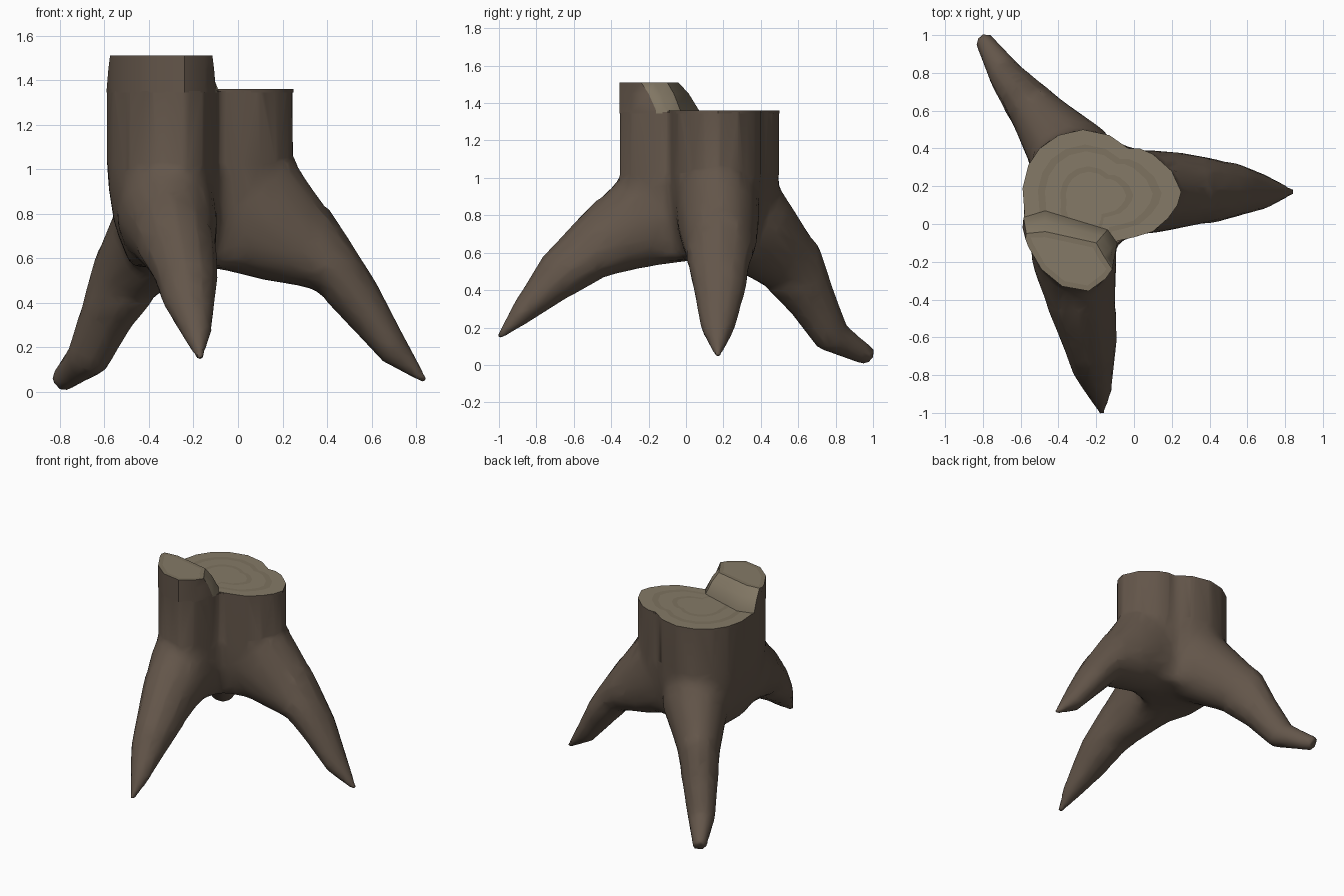
import bpy, bmesh, math
from mathutils import Vector

if "Cube" in bpy.data.objects:
    bpy.data.objects.remove(bpy.data.objects["Cube"])


def material(name, rgb):
    m = bpy.data.materials.new(name)
    m.diffuse_color = (*rgb, 1)
    m.use_nodes = True
    m.node_tree.nodes["Principled BSDF"].inputs["Base Color"].default_value = m.diffuse_color
    return m


BARK = material("bark", (0.125, 0.092, 0.068))
WOOD = material("cut_wood", (0.235, 0.195, 0.135))
RING = material("growth_ring", (0.205, 0.168, 0.115))


def add_object(name, bm, mats):
    me = bpy.data.meshes.new(name)
    bm.to_mesh(me)
    bm.free()
    ob = bpy.data.objects.new(name, me)
    bpy.context.collection.objects.link(ob)
    for m in mats:
        me.materials.append(m)
    return ob


def loft(bm, rings):
    """Skin a closed tube through rings; returns the side faces per band."""
    loops = [[bm.verts.new(p) for p in r] for r in rings]
    n = len(loops[0])
    bands = []
    for a, b in zip(loops, loops[1:]):
        bands.append([bm.faces.new((a[i], a[(i + 1) % n], b[(i + 1) % n], b[i]))
                      for i in range(n)])
    bm.faces.new(loops[0][::-1])
    top = bm.faces.new(loops[-1])
    return bands, top


def root(bm, side, sections, n=12):
    """Tapered root: each section is (upper point, lower point, half width)."""
    side = Vector(side).normalized()
    rings = []
    for u, l, w in sections:
        u, l = Vector(u), Vector(l)
        c, h = (u + l) / 2, (u - l) / 2
        rings.append([c + h * math.cos(t) + side * w * math.sin(t)
                      for t in (2 * math.pi * i / n for i in range(n))])
    loft(bm, rings)


def bake(ob):
    """Apply the modifiers of an object."""
    deps = bpy.context.evaluated_depsgraph_get()
    me = bpy.data.meshes.new_from_object(ob.evaluated_get(deps))
    ob.modifiers.clear()
    ob.data = me


def smooth(ob, angle):
    bpy.ops.object.select_all(action='DESELECT')
    ob.select_set(True)
    bpy.context.view_layer.objects.active = ob
    bpy.ops.object.shade_smooth_by_angle(angle=math.radians(angle))


# Lobed outline of the trunk, counter-clockwise from the right
OUTLINE = [(.25, .17), (.20, .28), (.10, .37), (.03, .40), (-.03, .40), (-.13, .47),
           (-.27, .50), (-.40, .47), (-.50, .40), (-.56, .31), (-.59, .19), (-.58, .06),
           (-.59, -.02), (-.56, -.12), (-.49, -.24), (-.38, -.33), (-.24, -.355),
           (-.15, -.29), (-.10, -.16), (-.09, -.09), (0, -.07), (.10, -.04),
           (.18, .03), (.23, .10)]
CX, CY = -.22, .14


def outline(z, s=1.0):
    return [(CX + (x - CX) * s, CY + (y - CY) * s, z) for x, y in OUTLINE]


# Trunk and the three roots, fused into one skin
bm = bmesh.new()
loft(bm, [outline(.56, .72), outline(.75, .92), outline(.95), outline(1.45)])
# right root
root(bm, (0, 1, 0), [((.02, .17, 1.2), (-.3, .17, .62), .2),
                     ((.25, .17, 1.05), (-.11, .17, .55), .23),
                     ((.45, .18, .76), (.10, .18, .50), .20),
                     ((.54, .175, .62), (.34, .175, .46), .165),
                     ((.63, .18, .475), (.46, .18, .34), .14),
                     ((.73, .17, .28), (.65, .17, .135), .092),
                     ((.85, .17, .055), (.84, .17, .035), .012)])
# front root
root(bm, (-1, 0, 0), [((-.33, -.1, 1.1), (-.3, .2, .62), .2),
                      ((-.32, -.35, 1.01), (-.32, 0, .55), .235),
                      ((-.28, -.57, .79), (-.28, -.25, .51), .185),
                      ((-.235, -.77, .575), (-.235, -.44, .465), .145),
                      ((-.22, -.85, .44), (-.22, -.65, .35), .115),
                      ((-.19, -.925, .32), (-.19, -.83, .235), .072),
                      ((-.17, -1.01, .155), (-.17, -1.0, .135), .012)])
# back left root
root(bm, (.83, .55, 0), [((-.30, .3, 1.1), (-.15, .1, .62), .2),
                         ((-.42, .48, .95), (-.24, .24, .52), .23),
                         ((-.58, .69, .64), (-.42, .44, .41), .15),
                         ((-.64, .76, .43), (-.53, .58, .27), .12),
                         ((-.72, .845, .215), (-.63, .72, .085), .092),
                         ((-.815, 1.0, .085), (-.785, .96, 0), .045)])
bmesh.ops.recalc_face_normals(bm, faces=bm.faces)
stump = add_object("trunk_and_roots", bm, [BARK, WOOD])
mod = stump.modifiers.new("fuse", 'REMESH')
mod.mode = 'VOXEL'
mod.voxel_size = .02
bake(stump)

# soften the joints between trunk and roots, leaving tips and upper wall crisp
bm = bmesh.new()
bm.from_mesh(stump.data)
joint = [v for v in bm.verts if .4 < v.co.z < 1.02
         and math.hypot(v.co.x - CX, v.co.y - CY) < .62]
for _ in range(22):
    bmesh.ops.smooth_vert(bm, verts=joint, factor=.5, use_axis_x=True,
                          use_axis_y=True, use_axis_z=True)
bm.to_mesh(stump.data)
bm.free()
mod = stump.modifiers.new("low_poly", 'DECIMATE')
mod.ratio = .09
bake(stump)

# saw the trunk flat
bm = bmesh.new()
bm.from_mesh(stump.data)
cut = bmesh.ops.bisect_plane(bm, geom=bm.verts[:] + bm.edges[:] + bm.faces[:],
                             plane_co=(0, 0, 1.352), plane_no=(0, 0, 1), clear_outer=True)
edges = [e for e in cut["geom_cut"] if isinstance(e, bmesh.types.BMEdge)]
for f in bmesh.ops.holes_fill(bm, edges=edges, sides=0)["faces"]:
    f.material_index = 1
bm.to_mesh(stump.data)
bm.free()
stump.data.materials.clear()
for m in (BARK, WOOD):
    stump.data.materials.append(m)
smooth(stump, 65)

# Sawn face with faint growth rings
bm = bmesh.new()
scales = (1, .78, .68, .46, .38)
loops = [[bm.verts.new(p) for p in outline(1.36, s)] for s in scales]
low = [bm.verts.new(p) for p in outline(1.345)]
n = len(low)
for k, (a, b) in enumerate(zip([low] + loops, loops)):
    for i in range(n):
        j = (i + 1) % n
        f = bm.faces.new((a[i], a[j], b[j], b[i]))
        f.material_index = 2 if k == 0 else (k + 1) % 2
bm.faces.new(loops[-1])
sawn = add_object("sawn_face", bm, [WOOD, RING, BARK])

# Raised splinter lip at the front left: outer wall is bark, inner slope is wood
BASE = [(-.47, .07), (-.585, .035)] + OUTLINE[12:19] + [(-.09, -.10), (-.14, -.03)]
TOP = [(-.47, -.04), (-.57, -.05), (-.575, -.08)] + OUTLINE[13:18] + \
      [(-.115, -.24), (-.16, -.17), (-.20, -.10)]


def blend(t, z):
    return [Vector((*a, z)).lerp(Vector((*b, z)), t) for a, b in zip(BASE, TOP)]


bm = bmesh.new()
bands, top = loft(bm, [blend(0, 1.345), blend(0, 1.36), blend(.5, 1.45), blend(1, 1.51)])
for band in bands:
    for i in (0, 8, 9, 10):
        band[i].material_index = 1
top.material_index = 1
inner = bmesh.ops.inset_individual(bm, faces=[top], thickness=.05)
for f in inner["faces"]:
    f.material_index = 1
core = bmesh.ops.inset_individual(bm, faces=[top], thickness=.03)
for f in core["faces"]:
    f.material_index = 2
bmesh.ops.recalc_face_normals(bm, faces=bm.faces)
lip = add_object("raised_lip", bm, [BARK, WOOD, RING])
smooth(lip, 35)
smooth(sawn, 35)
